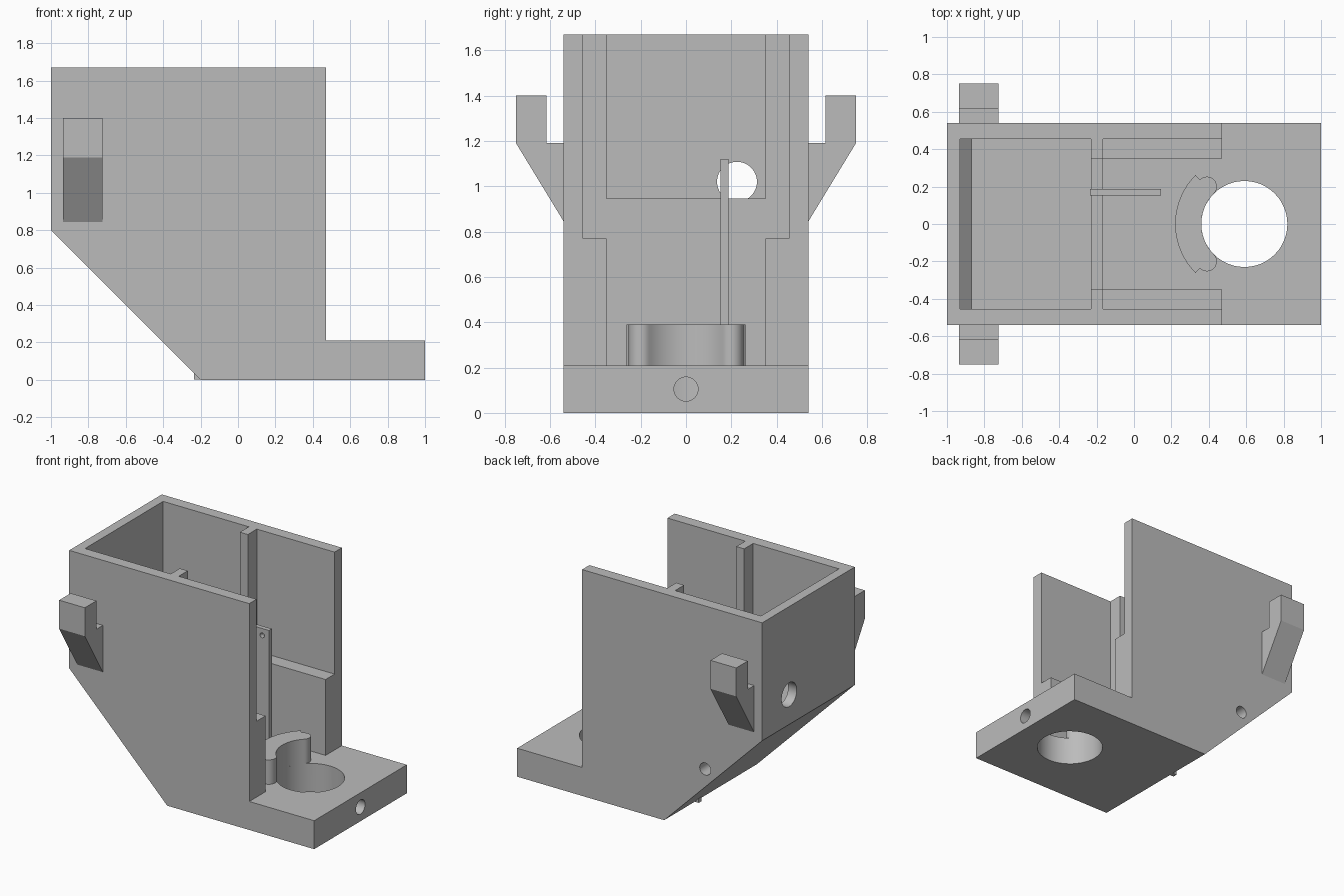
import bpy, bmesh
from math import radians, cos, sin
from mathutils import Vector, Matrix

cube = bpy.data.objects.get("Cube")
if cube:
    bpy.data.objects.remove(cube, do_unlink=True)

GREY = (0.5, 0.5, 0.5, 1)
grey = bpy.data.materials.new("plain grey")
grey.use_nodes = True
grey.diffuse_color = GREY
grey.node_tree.nodes["Principled BSDF"].inputs["Base Color"].default_value = GREY

AXES = {"x": Vector((1, 0, 0)), "y": Vector((0, 1, 0)), "z": Vector((0, 0, 1))}


def prism(name, profile, axis, lo, hi):
    """Extrude a profile, given in the two other axes, from lo to hi along axis."""
    u, v = [AXES[a] for a in "xyz" if a != axis]
    bm = bmesh.new()
    face = bm.faces.new([bm.verts.new(u * a + v * b + AXES[axis] * lo) for a, b in profile])
    new = bmesh.ops.extrude_face_region(bm, geom=[face])["geom"]
    bmesh.ops.translate(bm, vec=AXES[axis] * (hi - lo),
                        verts=[g for g in new if isinstance(g, bmesh.types.BMVert)])
    bmesh.ops.recalc_face_normals(bm, faces=bm.faces)
    mesh = bpy.data.meshes.new(name)
    bm.to_mesh(mesh)
    bm.free()
    mesh.materials.append(grey)
    obj = bpy.data.objects.new(name, mesh)
    bpy.context.collection.objects.link(obj)
    return obj


def arc(cx, cy, r, start, end, steps):
    angles = [radians(start + (end - start) * i / steps) for i in range(steps + 1)]
    return [(cx + r * cos(a), cy + r * sin(a)) for a in angles]


def rod(name, axis, cx, cy, r, lo, hi):
    return prism(name, arc(cx, cy, r, 0, 360, 48)[:-1], axis, lo, hi)


def box(name, x, y, z):
    return prism(name, [(x[0], y[0]), (x[1], y[0]), (x[1], y[1]), (x[0], y[1])], "z", *z)


def cut(target, cutter):
    """Subtract the cutter and throw it away."""
    mod = target.modifiers.new("cut", "BOOLEAN")
    mod.operation, mod.solver, mod.object = "DIFFERENCE", "EXACT", cutter
    bpy.context.view_layer.objects.active = target
    bpy.ops.object.modifier_apply(modifier=mod.name)
    bpy.data.objects.remove(cutter, do_unlink=True)


# Housing with sloped underside and base tongue
TOP, FLOOR = 1.67, 0.21
housing = prism("housing", [(-1, TOP), (0.47, TOP), (0.47, FLOOR), (1, FLOOR),
                            (1, 0), (-0.2, 0), (-1, 0.8)], "y", -0.54, 0.54)

# Rear pocket, gap between the ribs, and stepped open bay
cut(housing, prism("pocket", [(-0.93, 2), (-0.23, 2), (-0.23, 0.77),
                              (-0.87, 0.77), (-0.93, 0.83)], "y", -0.455, 0.455))
cut(housing, box("rib_gap", (-0.3, -0.1), (-0.35, 0.35), (0.945, 2)))
cut(housing, box("upper_bay", (-0.165, 0.6), (-0.455, 0.455), (0.77, 2)))
cut(housing, box("lower_bay", (-0.165, 0.6), (-0.35, 0.35), (FLOOR, 1)))

# Bores: base opening, tongue end, rear wall and side
cut(housing, rod("base_bore", "z", 0.59, 0, 0.23, -0.1, 0.3))
cut(housing, rod("end_bore", "x", 0, 0.105, 0.053, 0.7, 1.1))
cut(housing, rod("rear_bore", "x", 0.225, 1.02, 0.088, -1.1, -0.85))
cut(housing, rod("side_bore", "y", -0.535, 0.467, 0.045, 0.1, 0.6))

# Partial collar with rounded ends around the base opening
mid = 0.283
ends = [(0.59 + mid * cos(radians(a)), mid * sin(radians(a))) for a in (225, 135)]
outline = (arc(0.59, 0, 0.37, 135, 225, 24) + arc(*ends[0], 0.053, 225, 405, 16)
           + arc(0.59, 0, 0.23, 225, 135, 24)[1:-1] + arc(*ends[1], 0.053, 315, 495, 16))
collar = prism("collar", outline, "z", FLOOR, 0.39)

# Thin upright plate with a pin hole
plate = box("upright_plate", (-0.235, 0.145), (0.153, 0.187), (0.002, 1.12))
cut(plate, rod("pin_hole", "y", 0.09, 1.07, 0.018, 0.1, 0.3))

# Side hooks
for name, s in (("front_hook", -1), ("back_hook", 1)):
    prism(name, [(s * y, z) for y, z in ((0.54, 0.845), (0.75, 1.19), (0.75, 1.4),
                                         (0.615, 1.4), (0.615, 1.19), (0.54, 1.19))],
          "x", -0.935, -0.725)

# Smooth the round walls and keep edges sharp
bpy.ops.object.select_all(action="DESELECT")
for obj in (housing, collar, plate):
    obj.select_set(True)
bpy.context.view_layer.objects.active = housing
bpy.ops.object.shade_smooth_by_angle(angle=radians(30))
